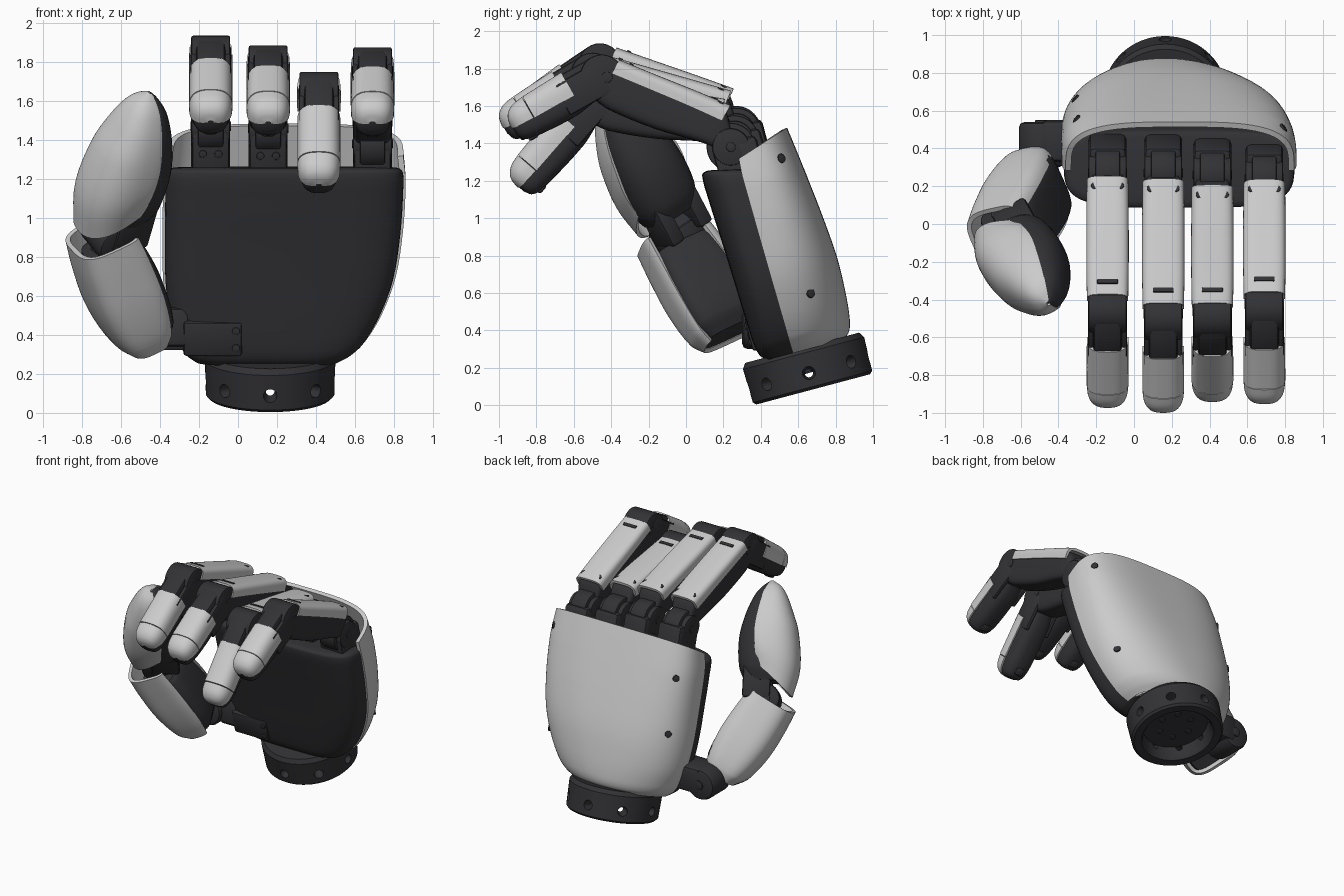
import bpy, bmesh, math
from mathutils import Vector, Matrix

if "Cube" in bpy.data.objects:
    bpy.data.objects.remove(bpy.data.objects["Cube"])

DARK = bpy.data.materials.new("charcoal")
DARK.diffuse_color = (0.032, 0.032, 0.036, 1)
DARK.use_nodes = True
DARK.node_tree.nodes["Principled BSDF"].inputs["Base Color"].default_value = DARK.diffuse_color


def frame(a, b, hint):
    """Local frame at a: z runs towards b, y leans towards hint."""
    a, b, hint = Vector(a), Vector(b), Vector(hint)
    w = (b - a).normalized()
    v = (hint - w * hint.dot(w)).normalized()
    m = Matrix((v.cross(w), v, w)).transposed().to_4x4()
    m.translation = a
    return m


def finish(name, bm, m, mat):
    me = bpy.data.meshes.new(name)
    bm.to_mesh(me)
    bm.free()
    ob = bpy.data.objects.new(name, me)
    ob.matrix_world = m
    bpy.context.collection.objects.link(ob)
    if mat:
        me.materials.append(mat)
    return ob


def smooth_stations(st, k):
    if k == 1:
        return st
    out, n = [], len(st)
    for i in range(n - 1):
        p, a, b, q = st[max(i - 1, 0)], st[i], st[i + 1], st[min(i + 2, n - 1)]
        h = b[0] - a[0]
        for j in range(k):
            t = j / k
            row = []
            for c in range(7):
                m0 = (b[c] - p[c]) / (b[0] - p[0]) * h
                m1 = (q[c] - a[c]) / (q[0] - a[0]) * h
                row.append((2*t**3 - 3*t*t + 1) * a[c] + (t**3 - 2*t*t + t) * m0
                           + (3*t*t - 2*t**3) * b[c] + (t**3 - t*t) * m1)
            out.append(row)
    return out + [st[-1]]


def loft(name, m, st, mat=None, n=3.0, n_end=None, arc=None, k=4, seg=36, thick=0.02):
    """Superellipse loft. Station: w, half width, half up, half down, shift u, shift v, tilt."""
    st = smooth_stations([tuple(s) + (0,) * (7 - len(s)) for s in st], k)
    a0, a1 = arc or (0, 360)
    cnt = seg + 1 if arc else seg
    bm = bmesh.new()
    rings = []
    for w, hu, hp, hn, cu, cv, tilt in st:
        ring = []
        f = (w - st[0][0]) / (st[-1][0] - st[0][0]) if n_end else 0
        e = n + ((n_end or n) - n) * f
        for j in range(cnt):
            t = math.radians(a0 + (a1 - a0) * j / seg)
            c, s = math.cos(t), math.sin(t)
            du = hu * math.copysign(abs(c) ** (2 / e), c)
            dv = (hp if s > 0 else hn) * math.copysign(abs(s) ** (2 / e), s)
            ring.append(bm.verts.new((cu + du, cv + dv, w + tilt * dv)))
        rings.append(ring)
    for r, q in zip(rings, rings[1:]):
        for j in range(seg):
            l = (j + 1) % cnt
            bm.faces.new((r[j], r[l], q[l], q[j]))
    if not arc:
        bm.faces.new(rings[0][::-1])
        bm.faces.new(rings[-1])
    ob = finish(name, bm, m, mat)
    if arc:
        ob.modifiers.new("wall", 'SOLIDIFY').thickness = thick
    return ob


def bevel(ob, width):
    b = ob.modifiers.new("bevel", 'BEVEL')
    b.width, b.segments, b.limit_method = width, 2, 'ANGLE'
    return ob


def box(name, m, c, size, mat=DARK, r=0.015):
    bm = bmesh.new()
    bmesh.ops.create_cube(bm, size=1, matrix=Matrix.Translation(c) @ Matrix.Diagonal((*size, 1)))
    return bevel(finish(name, bm, m, mat), r)


TURN = {'X': Matrix.Rotation(math.pi / 2, 4, 'Y'), 'Y': Matrix.Rotation(math.pi / 2, 4, 'X'), 'Z': Matrix()}


def cyl(name, m, c, r, depth, axis='X', mat=DARK, b=0.01):
    bm = bmesh.new()
    bmesh.ops.create_cone(bm, cap_ends=True, segments=32, radius1=r, radius2=r, depth=depth,
                          matrix=Matrix.Translation(c) @ TURN[axis])
    return bevel(finish(name, bm, m, mat), b)


# Wrist ring with a recessed underside and radial holes
P0 = Vector((0, 0.68, 0.085))
PALM = frame(P0, P0 + Vector((0, -0.257, 0.966)), (0, 1, 0))
CX = 0.165
wrist = loft("wrist_ring", PALM, [(w, r, r, r, CX) for w, r in
             ((.1, .2), (.1, .23), (.01, .25), (0, .26), (0, .315), (.015, .33), (.2, .335), (.23, .315))],
             DARK, n=2, k=1, seg=64)
bm = bmesh.new()
for i in range(8):
    rot = Matrix.Translation((CX, 0, .09)) @ Matrix.Rotation(i * math.pi / 4, 4, 'Z')
    bmesh.ops.create_cone(bm, cap_ends=True, segments=20, radius1=.022, radius2=.04, depth=.14,
                          matrix=rot @ Matrix.Translation((.3, 0, 0)) @ TURN['X'])
cutter = finish("hole_cutter", bm, PALM, None)
cutter.hide_render = True
mod = wrist.modifiers.new("holes", 'BOOLEAN')
mod.operation, mod.object = 'DIFFERENCE', cutter
for i in range(6):
    t = i * math.pi / 3
    cyl("wrist_bolt", PALM, (CX + .12 * math.cos(t), .12 * math.sin(t), .098), .022, .015, 'Z', b=.004)

# Palm core and back-of-hand shell
outline = [(.215, .385, .15), (.25, .435, .157), (.31, .485, .17), (.45, .55, .187), (.65, .597, .212),
           (.9, .617, .23), (1.12, .622, .238), (1.2, .618, .24)]
front = [.15, .18, .195, .203, .21, .22, .23, .23]
loft("palm_core", PALM, [(w, h - .012, .17 if w > .7 else .1, f, c, -.05, -.25 * (w > 1.15))
                         for (w, h, c), f in zip(outline, front)]
     + [(1.225, .58, .16, .2, .242, -.05, -.25), (1.23, .54, .14, .16, .242, -.05, -.25)], DARK, n=4, seg=64)
back = [.28, .315, .335, .35, .355, .335, .31, .3]
shell = loft("back_shell", PALM, [(w, h, b, b, c, -.05) for (w, h, c), b in zip(outline, back)]
             + [(1.3, .605, .275, .2, .243, -.05, .32)], n=2.05, n_end=3.3, arc=(-1, 181), seg=64, thick=.03)
loft("shell_floor", PALM, [(.217, .37, .27, .1, .15, -.05), (.25, .41, .29, .1, .157, -.05)], n=2.05, k=1)
for x, v, w in ((.8, .165, 1.24), (.76, .15, .48), (-.31, .165, 1.1), (-.3, .15, .7)):
    p = min((q.co for q in shell.data.vertices), key=lambda q: (q - Vector((x, v, w))).length)
    spin = Matrix.Translation(p) @ Matrix.Rotation(math.copysign(.9, .2 - x), 4, 'Z')
    cyl("shell_screw", PALM @ spin, (0, 0, 0), .025, .014, 'Y', b=.003)

# Fingers: x, knuckle (y, z), middle joint (y, z), tip (y, z)
fingers = {"index": (-.14, (.27, 1.47), (-.46, 1.82), (-.95, 1.49)),
           "middle": (.155, (.27, 1.46), (-.5, 1.77), (-.98, 1.485)),
           "ring": (.415, (.26, 1.42), (-.49, 1.635), (-.9, 1.165)),
           "little": (.69, (.24, 1.38), (-.45, 1.76), (-.935, 1.485))}
for f, (x, kn, mid, tip) in fingers.items():
    K, J, T = Vector((x, *kn)), Vector((x, *mid)), Vector((x, *tip))
    # knuckle bracket rooted in the palm
    q = PALM.inverted() @ K
    box(f + "_bracket", PALM, (q.x, q.y + .01, (q.z + 1.12) / 2), (.19, .22, q.z - 1.12))
    box(f + "_bracket_back", PALM, (q.x, q.y + .08, (q.z + 1.14) / 2), (.2, .13, q.z - 1.08), r=.03)
    for s in (-1, 1):
        cyl(f + "_bracket_screw", PALM, (q.x + s * .04, q.y - .1, q.z - .12), .02, .015, 'Y', b=.004)
    # proximal segment
    F, L = frame(K, J, (0, 0, 1)), (J - K).length
    cyl(f + "_knuckle", F, (0, 0, 0), .13, .13)
    cyl(f + "_knuckle_pin", F, (0, 0, 0), .1, .2)
    cyl(f + "_knuckle_cap", F, (0, 0, 0), .025, .208, b=.004)
    loft(f + "_proximal_body", F, [(.04, .085, .06, .07, 0, .02), (.13, .1, .11, .1, 0, .05),
         (.4, .102, .1, .15, 0, .04), (L - .12, .102, .09, .16, 0, .02), (L - .03, .1, .08, .13)], DARK, n=5)
    loft(f + "_proximal_shell", F, [(.11, .11, .08, .1, 0, .115), (.3, .112, .075, .1, 0, .1),
         (L - .2, .112, .07, .1, 0, .07), (L - .04, .109, .07, .1, 0, .052)], n=3.6, arc=(-2, 182))
    for s in (-1, 1):
        cyl(f + "_shell_screw", F, (s * .065, .178, .16), .022, .014, 'Y', b=.003)
    box(f + "_shell_slot", F, (0, .128, L - .11), (.11, .016, .025), r=.004)
    # middle joint
    D, N = frame(J, T, (0, 0, 1)), (T - J).length
    cyl(f + "_joint", D, (0, 0, 0), .115, .2)
    cyl(f + "_joint_cap", D, (0, -.02, -.02), .03, .208, b=.004)
    box(f + "_joint_block", D, (0, .04, .1), (.15, .15, .22), r=.02)
    for s in (-1, 1):
        box(f + "_joint_cheek", D, (s * .088, -.01, .12), (.03, .18, .26), r=.012)
    # distal segment with rounded tip and a nail seam
    loft(f + "_distal_body", D, [(.1, .09, .08, .1), (.22, .1, .09, .118), (N - .15, .1, .09, .112),
         (N - .06, .09, .08, .1), (N - .02, .07, .06, .08), (N - .005, .04, .03, .04)], DARK, n=2.8)
    e = N - .13
    loft(f + "_distal_shell", D, [(.18, .11, .125, .1), (e - .004, .111, .114, .1)], n=2.8, arc=(-5, 185), k=2)
    loft(f + "_fingertip", D, [(e, .111, .113, .1), (N - .07, .104, .104, .09), (N - .03, .085, .082, .075),
         (N - .008, .055, .05, .045), (N, .015, .012, .012)], n=2.6, arc=(-5, 185), thick=.012)
    box(f + "_tip_pad", D, (0, -.09, N - .08), (.07, .05, .06))

# Thumb base hinge set into the palm
I = Matrix()
box("thumb_mount", PALM, (-.13, -.2, .37), (.3, .12, .18))
box("thumb_mount_arm", PALM, (-.3, -.17, .37), (.22, .14, .13))
for s in (-1, 1):
    cyl("thumb_mount_screw", PALM, (-.01, -.261, .37 + s * .045), .02, .014, 'Y', b=.003)
cyl("thumb_hinge", I, (-.49, .42, .42), .12, .24, 'Y', b=.03)
cyl("thumb_hinge_cap", I, (-.49, .542, .42), .035, .015, 'Y', b=.004)
box("thumb_hinge_arm", I, (-.37, .44, .44), (.24, .22, .2), r=.03)

# Thumb lower segment: open-topped shell around a dark core
A, B = Vector((-.46, .3, .3)), Vector((-.67, -.08, .92))
TM = frame(A, B, (-.9, -.4, 0))
loft("thumb_lower_core", TM, [(.11, .15, .1, .1), (.2, .2, .16, .16), (.45, .205, .19, .17),
     (.62, .18, .15, .15), (.66, .17, .14, .13)], DARK, n=4)
loft("thumb_lower_shell", TM, [(.09, .18, .11, .1), (.17, .215, .165, .15), (.38, .225, .21, .18),
     (.6, .21, .215, .17), (.755, .195, .205, .15)], n=3.4, arc=(-62, 215), seg=56, thick=.025)

# Thumb joint
TIP = Vector((-.45, -.42, 1.645))
J = Vector((-.655, -.05, .94))
TT, H = frame(J, TIP, (-.85, -.5, 0)), (TIP - J).length
cyl("thumb_joint", TT, (0, 0, -.03), .11, .26, b=.02)
cyl("thumb_joint_cap", TT, (0, 0, -.03), .04, .275, b=.004)
box("thumb_joint_neck", TT, (0, -.03, -.08), (.13, .16, .22), r=.02)
for s in (-1, 1):
    box("thumb_joint_cheek", TT, (s * .1, -.06, .09), (.09, .2, .24), r=.02)

# Thumb tip: dark inner pad and light outer cover
loft("thumb_tip_pad", TT, [(.1, .15, .1, .16), (.2, .19, .12, .2), (.4, .195, .12, .21), (.58, .165, .1, .17),
     (.72, .11, .07, .11), (.78, .065, .05, .06), (H - .01, .02, .02, .02)], DARK, n=2.5)
loft("thumb_tip_cover", TT, [(.15, .19, .18, .16, 0, .01, -.85), (.3, .215, .225, .2, 0, .01, -.4),
     (.46, .205, .21, .2), (.6, .172, .165, .165), (.72, .12, .115, .11), (.785, .07, .07, .06),
     (H, .012, .012, .01)], n=2.4, arc=(-24, 195), seg=48)

# Apply modifiers and shade
cutter.select_set(False)
objs = [o for o in bpy.context.scene.objects if o != cutter]
for o in objs:
    o.select_set(True)
bpy.context.view_layer.objects.active = objs[0]
bpy.ops.object.convert(target='MESH')
bpy.ops.object.shade_smooth_by_angle(angle=math.radians(35))
bpy.data.objects.remove(cutter)
